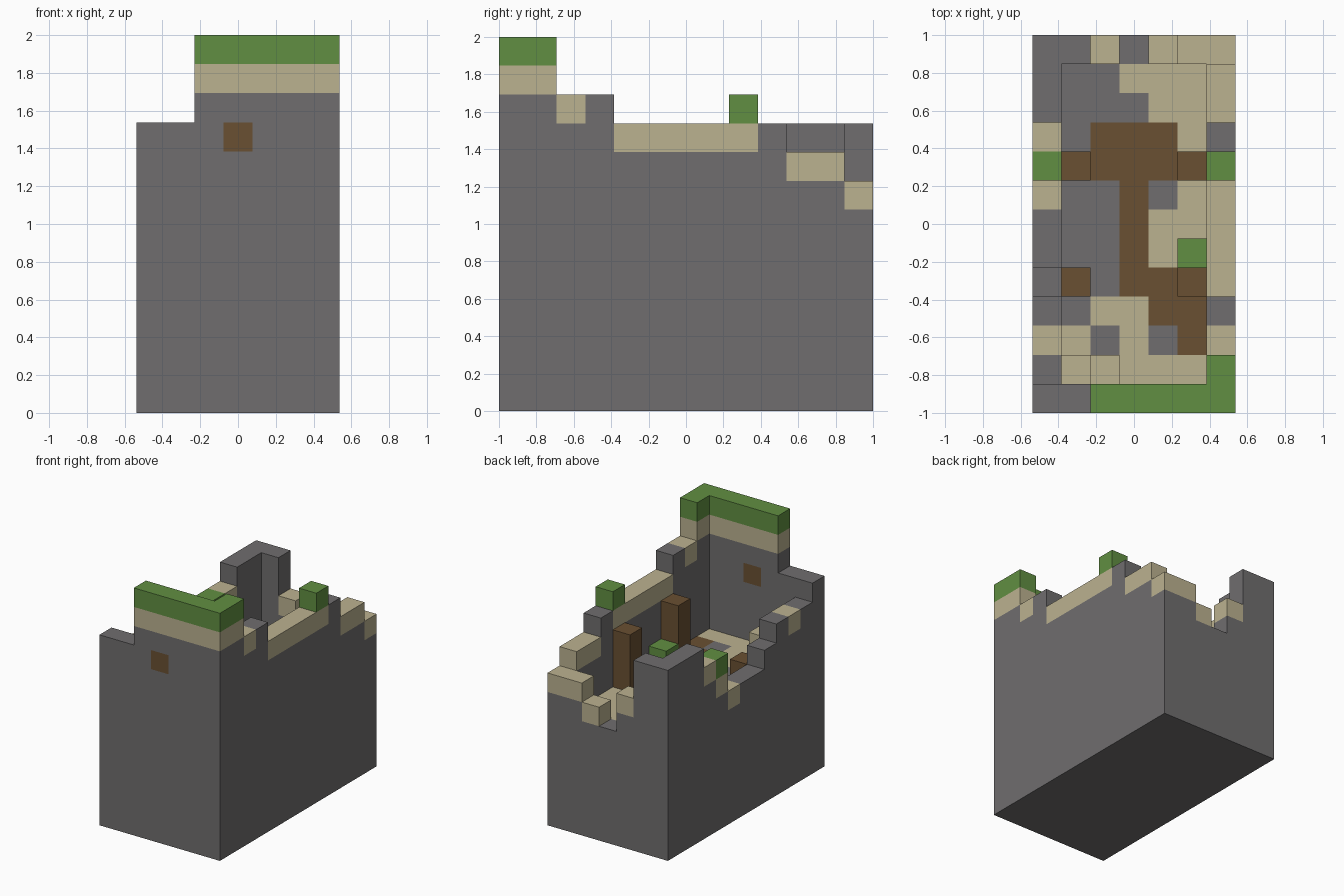
import bpy
import bmesh
from mathutils import Matrix, Vector

cube = bpy.data.objects.get("Cube")
if cube:
    bpy.data.objects.remove(cube)

U = 2 / 13          # block size
NX, NY = 7, 13      # blocks across and deep
BASE = 5            # solid base height in blocks


def material(name, rgb):
    m = bpy.data.materials.new(name)
    m.use_nodes = True
    m.diffuse_color = (*rgb, 1)
    m.node_tree.nodes["Principled BSDF"].inputs["Base Color"].default_value = (*rgb, 1)
    return m


MATS = [material("stone_gray", (0.16, 0.155, 0.158)),
        material("sand_tan", (0.50, 0.445, 0.28)),
        material("moss_green", (0.12, 0.275, 0.054)),
        material("wood_brown", (0.144, 0.08, 0.032))]
CODE = "stgw".replace("g", "m")   # s stone, t tan, m moss, w wood


def add_box(bm, lo, hi, code):
    lo, hi = Vector(lo), Vector(hi)
    size = (hi - lo) * U
    mid = (lo + hi) / 2 - Vector((NX / 2, NY / 2, 0))
    mat = Matrix.Translation(mid * U) @ Matrix.Diagonal((*size, 1))
    made = bmesh.ops.create_cube(bm, size=1, matrix=mat)
    for f in {f for v in made["verts"] for f in v.link_faces}:
        f.material_index = CODE.index(code)


def build(name, columns, bottom=BASE):
    """Each column: x, y, blocks in x, blocks in y, layers such as 's9 t10'."""
    bm = bmesh.new()
    for x, y, nx, ny, layers in columns:
        z = bottom
        for layer in layers.split():
            top = int(layer[1:])
            add_box(bm, (x, y, z), (x + nx, y + ny, top), layer[0])
            z = top
    mesh = bpy.data.meshes.new(name)
    bm.to_mesh(mesh)
    bm.free()
    for m in MATS:
        mesh.materials.append(m)
    obj = bpy.data.objects.new(name, mesh)
    bpy.context.collection.objects.link(obj)


def run(start, specs, along_y, fixed):
    """Turn (length, layers) pairs into columns along one wall."""
    cols, p = [], start
    for n, layers in specs:
        cols.append((fixed, p, 1, n, layers) if along_y else (p, fixed, n, 1, layers))
        p += n
    return cols


# Solid base
build("base", [(0, 0, NX, NY, "s5")], bottom=0)

# Ruined walls with their caps
build("front_wall", run(0, [(2, "s10"), (1, "s11 t12 m13"),
                            (1, "s9 w10 s11 t12 m13"), (3, "s11 t12 m13")], False, 0))
build("back_wall", run(0, [(2, "s10"), (1, "s7 t8"), (1, "s6"),
                           (1, "s6 t7"), (2, "s7 t8")], False, NY - 1))
build("left_wall", run(1, [(1, "s11 t12 m13"), (1, "s10 t11"), (1, "s11"), (4, "s9 t10"),
                           (1, "s9 t10 m11"), (1, "s10"), (2, "s8 t9")], True, NX - 1))
build("right_wall", run(1, [(1, "s9"), (1, "s8 t9"), (1, "s9"), (1, "s8"), (2, "s7"),
                            (1, "s6 t7"), (1, "s7 t8 m9"), (1, "s8 t9"), (2, "s10")], True, 0))

# Patchwork floor, rows from front to back
FLOOR = ["ttttt", "tstsw", "sttww", "wswww", "sswtm", "sswtt",
         "sswst", "wwwww", "swwwt", "ssstt", "ssttt"]
build("floor", [(x + 1, y + 1, 1, 1, c + "6")
                for y, row in enumerate(FLOOR) for x, c in enumerate(row)])

# Wooden posts, taller on the better preserved side
for y, place in ((4, "front"), (8, "back")):
    build(place + "_left_post", [(5, y, 1, 1, "w9")], bottom=6)
    build(place + "_right_post", [(1, y, 1, 1, "w7")], bottom=6)

# Loose blocks on the floor
build("rubble", [(1, 1, 1, 1, "t8"), (2, 1, 1, 1, "t7")], bottom=6)
build("moss_block", [(5, 5, 1, 1, "m7")], bottom=6)
